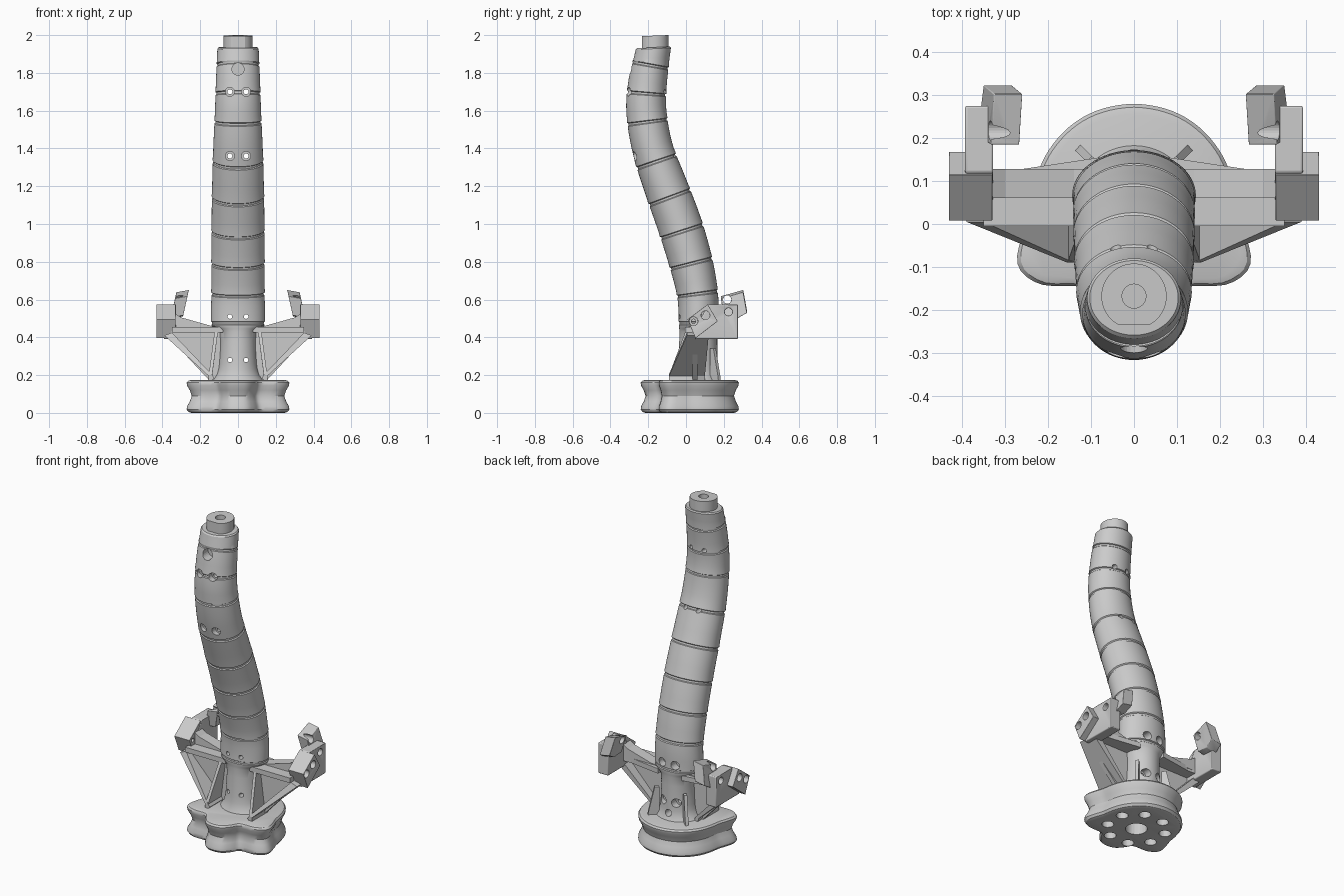
import bpy, bmesh, math
from mathutils import Matrix, Vector

if "Cube" in bpy.data.objects:
    bpy.data.objects.remove(bpy.data.objects["Cube"])

def finish(name, bm, smooth=True, mirror=False, bevel=0):
    bmesh.ops.recalc_face_normals(bm, faces=bm.faces)
    me = bpy.data.meshes.new(name)
    bm.to_mesh(me)
    bm.free()
    ob = bpy.data.objects.new(name, me)
    bpy.context.collection.objects.link(ob)
    if bevel:
        b = ob.modifiers.new("bevel", 'BEVEL')
        b.width, b.segments, b.limit_method = bevel, 2, 'ANGLE'
    if mirror:
        ob.modifiers.new("mirror", 'MIRROR')
    if smooth:
        bpy.ops.object.select_all(action='DESELECT')
        bpy.context.view_layer.objects.active = ob
        ob.select_set(True)
        bpy.ops.object.shade_smooth_by_angle(angle=math.radians(32))
    return ob

def loft(name, rings, **kw):
    bm = bmesh.new()
    vs = [[bm.verts.new(p) for p in r] for r in rings]
    n = len(rings[0])
    for a, b in zip(vs, vs[1:]):
        for i in range(n):
            bm.faces.new((a[i], a[(i + 1) % n], b[(i + 1) % n], b[i]))
    bm.faces.new(vs[0][::-1])
    bm.faces.new(vs[-1])
    return finish(name, bm, **kw)

def prism(name, pts, axis, a, b, **kw):
    """Extrude a 2D outline between a and b along an axis."""
    def put(p, d):
        return {'x': (d, p[0], p[1]), 'y': (p[0], d, p[1]), 'z': (p[0], p[1], d)}[axis]
    return loft(name, [[put(p, a) for p in pts], [put(p, b) for p in pts]], **kw)

def drill(ob, holes):
    """holes: (start, end, radius); all cut with one boolean each."""
    for s, e, r in holes:
        s, e = Vector(s), Vector(e)
        bm = bmesh.new()
        rot = (e - s).to_track_quat('Z', 'Y').to_matrix().to_4x4()
        bmesh.ops.create_cone(bm, cap_ends=True, segments=24, radius1=r, radius2=r,
                              depth=(e - s).length,
                              matrix=Matrix.Translation((s + e) / 2) @ rot)
        c = finish("hole_cutter", bm, smooth=False)
        c.hide_render = True
        m = ob.modifiers.new("hole", 'BOOLEAN')
        m.operation, m.solver, m.object = 'DIFFERENCE', 'EXACT', c
        bpy.context.view_layer.objects.active = ob
        bpy.ops.object.modifier_move_to_index(modifier="hole", index=0)
        bpy.ops.object.modifier_apply(modifier="hole")
        bpy.data.objects.remove(c)

def table(rows, z):
    """Smooth interpolation of rows (z, v1, v2...)."""
    if z <= rows[0][0]: return rows[0][1:]
    for i in range(len(rows) - 1):
        p, q = rows[i], rows[i + 1]
        if z <= q[0]:
            o, s = rows[max(i - 1, 0)], rows[min(i + 2, len(rows) - 1)]
            t, h = (z - p[0]) / (q[0] - p[0]), q[0] - p[0]
            out = []
            for k in range(1, len(p)):
                m0 = (q[k] - o[k]) / (q[0] - o[0]) * h
                m1 = (s[k] - p[k]) / (s[0] - p[0]) * h
                out.append((2*t**3 - 3*t*t + 1)*p[k] + (t**3 - 2*t*t + t)*m0
                           + (3*t*t - 2*t**3)*q[k] + (t**3 - t*t)*m1)
            return out
    return rows[-1][1:]

# Lobed foot: round at the back, three lobes at the front
half = [(90, .28), (65, .276), (40, .262), (20, .248), (5, .245), (-6, .262), (-20, .287),
        (-32, .262), (-44, .207), (-54, .188), (-66, .21), (-78, .235), (-90, .24)]
rows = [(-a, r) for a, r in half]
outline = []
for i in range(96):
    a = 90 + i * 3.75
    b = a if a <= 270 else 540 - a          # mirrored angle on left half
    r = table(rows, -(180 - b))[0]
    outline.append((r * math.cos(math.radians(a)), r * math.sin(math.radians(a))))
levels = [(0, .025), (.005, .01), (.018, 0), (.035, .002), (.06, .016), (.09, .026),
          (.12, .016), (.145, .002), (.16, 0), (.17, .008), (.175, .025)]
rings = []
for z, ins in levels:
    rings.append([(x * (1 - ins / .26), y * (1 - ins / .26) + .02 * ins / .26, z) for x, y in outline])
foot = loft("foot", rings)
bolt = [((0, .02, -.05), (0, .02, .1), .06)]
for i in range(8):
    a = math.radians(22.5 + 45 * i)
    x, y = .165 * math.cos(a), .02 + .16 * math.sin(a)
    bolt.append(((x, y, -.05), (x, y, .1), .033))
drill(foot, bolt)

# Curved segmented column: z, centre y, half width, half depth
spine = [(.16, .06, .145, .13), (.2, .06, .115, .112), (.26, .062, .102, .105), (.43, .066, .102, .1),
         (.46, .066, .139, .104), (.62, .062, .141, .108), (.8, .025, .141, .115), (1.0, -.035, .14, .118),
         (1.2, -.108, .137, .115), (1.4, -.177, .131, .108), (1.6, -.21, .122, .106),
         (1.75, -.203, .117, .102), (1.935, -.172, .109, .093)]
seams = [.475, .63, .79, .96, 1.14, 1.33, 1.54, 1.69, 1.84]
stations = [(z, 0) for z in [.16, .175, .2, .23, .26, .32, .38, .43, .445, .46]]
for a, b in zip(seams, seams[1:] + [1.935]):
    stations += [(a - .009, 0), (a - .005, .005), (a + .005, .005), (a + .009, -.0015)]
    stations += [(a + (b - a) * k / 5, 0) for k in (1, 2, 3, 4)]
stations += [(1.928, 0), (1.935, .006)]
rings = []
for z, g in stations:
    cy, rx, ry = table(spine, z)
    t = math.atan2(table(spine, z + .02)[0] - table(spine, z - .02)[0], .04)
    if z < .5: t = 0
    if z > 1.85: t = -.05
    ring = []
    for i in range(64):
        a = 2 * math.pi * i / 64
        v = (ry - g) * math.sin(a)
        ring.append(((rx - g) * math.cos(a), cy + v * math.cos(t), z - v * math.sin(t)))
    rings.append(ring)
column = loft("column", rings)
holes = []
for s in (-1, 1):
    x = .043 * s
    for z in (.28, .51):                    # screws entering from the back
        holes += [((x, -.2, z), (x, .3, z), .012), ((x, .12, z), (x, .3, z), .025)]
    for z, y in ((1.36, -.24), (1.70, -.275)):   # screws entering from the front
        holes += [((x, -.5, z), (x, .2, z), .013), ((x, -.5, z), (x, y, z), .024)]
holes += [((0, -.5, 1.82), (0, -.24, 1.82), .032), ((0, .1, .215), (0, .3, .215), .02)]
drill(column, holes)

# Top spigot with a flat on the front
def spigot(z):
    out = []
    for i in range(48):
        a = 2 * math.pi * i / 48
        y = max(.076 * math.sin(a), -.066)
        out.append((.076 * math.cos(a), -.168 + y, z + (.04 * y if z > 1.9 else 0)))
    return out
cap = loft("top_spigot", [spigot(1.88), spigot(1.997)])
drill(cap, [((0, -.168, 1.93), (0, -.168, 2.1), .028)])

# Rear stiffening fins
prism_pts = [(.05, .16), (.115, .16), (.108, .2), (.075, .34), (.05, .34)]
d = Vector((.72, .69, 0))
n = Vector((-.69, .72, 0)) * .009
loft("rear_fin", [[Vector((.05, .1, 0)) + d * p + n * s + Vector((0, 0, z)) for p, z in prism_pts]
                  for s in (-1, 1)], mirror=True, smooth=False)

# Side arms: shelf, upper rear wall, web and diagonal flange
prism("arm_shelf", [(.08, -.005), (.35, -.005), (.35, .13), (.28, .125), (.08, .155)],
      'z', .425, .455, mirror=True, smooth=False)
prism("arm_rear_wall", [(.08, .44), (.34, .44), (.34, .53), (.3, .505), (.14, .46), (.08, .46)],
      'y', .06, .128, mirror=True, smooth=False)
prism("arm_web", [(.07, .17), (.15, .17), (.355, .39), (.355, .44), (.07, .44)],
      'y', .035, .06, mirror=True, smooth=False)
loft("diagonal_flange",
     [[(.145, -.09, .165), (.145, .1, .165), (.125, .1, .185), (.125, -.09, .185)],
      [(.155, -.09, .195), (.155, .1, .195), (.14, .1, .205), (.14, -.09, .205)],
      [(.39, .005, .41), (.39, .12, .41), (.35, .12, .425), (.35, .005, .425)]],
     mirror=True, smooth=False)
# Triangular front gusset beside the column
loft("front_gusset",
     [[(x, -.09, .17), (x, .06, .17), (x - .035, .06, .44), (x - .035, -.0, .44), (x - .003, -.09, .2)]
      for x in (.14, .158)], mirror=True, smooth=False)

# Tilted outer block with two screw holes
outer = prism("outer_block", [(.008, .495), (.115, .575), (.168, .485), (.05, .395)],
              'x', .33, .431, mirror=True, bevel=.006)
drill(outer, [((.38, .04, .485), (.5, .04, .485), .023), ((.38, .103, .517), (.5, .103, .517), .023),
              ((.3, .04, .485), (.5, .04, .485), .011), ((.3, .103, .517), (.5, .103, .517), .011)])
# Upright plate carrying the inner block
plate = prism("end_plate", [(.05, .39), (.275, .39), (.275, .575), (.12, .575), (.05, .45)],
              'x', .328, .393, mirror=True, bevel=.005)
drill(plate, [((.3, .225, .535), (.5, .225, .535), .02)])
# Leaning inner block
prof = [(.185, .612), (.303, .645), (.323, .535), (.27, .505), (.2, .51)]
inner = loft("inner_block", [[(.325 + (z - .5) * -.22 + s * .033, y, z + s * -.006) for y, z in prof]
                             for s in (-1, 1)], mirror=True, bevel=.006)
drill(inner, [((.2, .218, .6), (.5, .218, .6), .022)])
